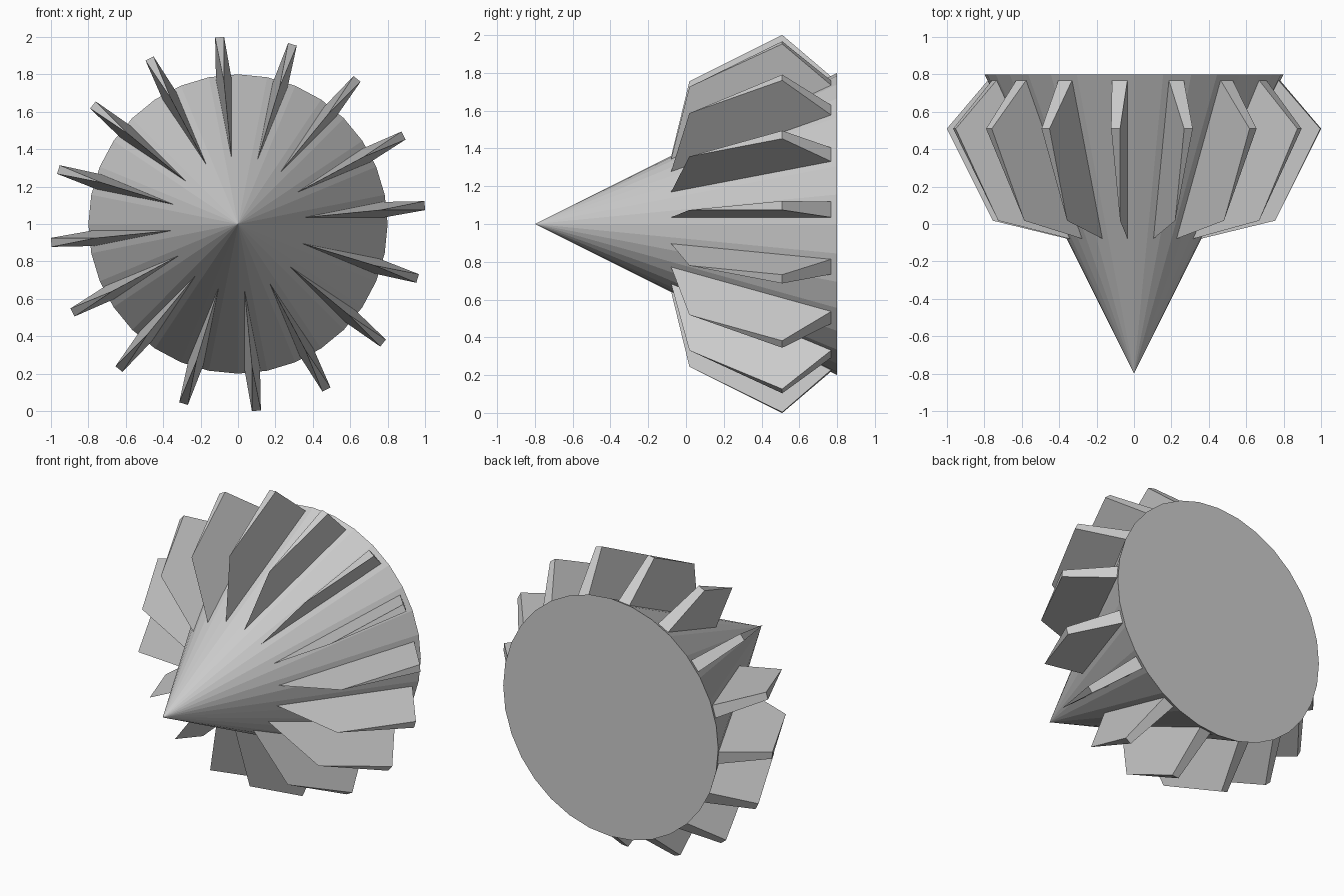
import bpy, bmesh, math
from mathutils import Matrix, Vector

if "Cube" in bpy.data.objects:
    bpy.data.objects.remove(bpy.data.objects["Cube"])

SIDES = 32
STEP = 2 * math.pi / SIDES

bm = bmesh.new()

# Cone body: apex to the front (-y), flat disc at the back
bmesh.ops.create_cone(bm, cap_ends=True, segments=SIDES,
                      radius1=0.8, radius2=0.0, depth=1.6)
bmesh.ops.remove_doubles(bm, verts=bm.verts[:], dist=1e-4)
bmesh.ops.rotate(bm, verts=bm.verts[:], cent=(0, 0, 0),
                 matrix=Matrix.Rotation(math.pi / 2, 3, 'X'))
bm.normal_update()


def is_fin_face(face):
    """Every other side panel of the cone carries a fin."""
    if len(face.verts) != 3:
        return False
    c = face.calc_center_median()
    return math.floor((math.atan2(c.z, c.x) % (2 * math.pi)) / STEP) % 2 == 0


# Fins: inset alternate panels, then extrude them outward with a taper
panels = [f for f in bm.faces if is_fin_face(f)]
bmesh.ops.inset_individual(bm, faces=panels, thickness=0.0353,
                           use_even_offset=True)
bm.normal_update()
tops = bmesh.ops.extrude_discrete_faces(bm, faces=panels)["faces"]
for top in tops:
    centre = top.calc_center_median()
    top.normal_update()
    lift = top.normal * 0.315
    for v in top.verts:
        v.co = centre + (v.co - centre) * 0.58 + lift

bmesh.ops.recalc_face_normals(bm, faces=bm.faces[:])
bmesh.ops.translate(bm, verts=bm.verts[:], vec=Vector((0, 0, 1)))

mesh = bpy.data.meshes.new("finned_cone")
bm.to_mesh(mesh)
bm.free()
bpy.context.collection.objects.link(bpy.data.objects.new("finned_cone", mesh))
